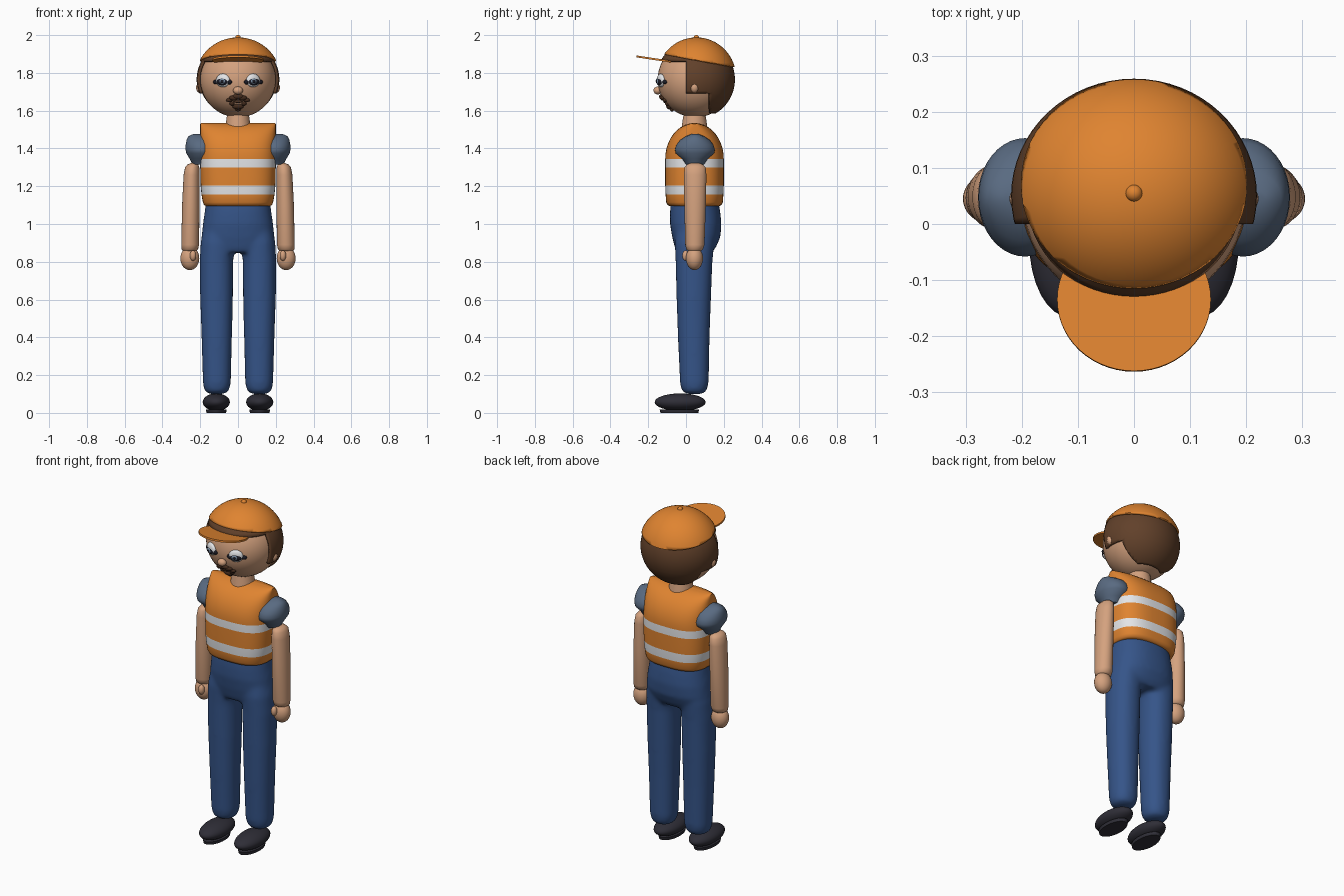
import bpy, bmesh, math
from mathutils import Vector, Matrix

if "Cube" in bpy.data.objects:
    bpy.data.objects.remove(bpy.data.objects["Cube"], do_unlink=True)


def material(name, r, g, b):
    m = bpy.data.materials.new(name)
    m.use_nodes = True
    m.diffuse_color = (r, g, b, 1)
    shader = next(n for n in m.node_tree.nodes if n.type == "BSDF_PRINCIPLED")
    shader.inputs["Base Color"].default_value = (r, g, b, 1)
    shader.inputs["Roughness"].default_value = 0.7
    return m


ORANGE = material("safety orange", 0.74, 0.23, 0.03)
WHITE = material("reflective white", 0.8, 0.81, 0.83)
BLUE = material("trouser blue", 0.036, 0.09, 0.25)
SLATE = material("sleeve slate", 0.1, 0.145, 0.22)
SKIN = material("skin", 0.66, 0.36, 0.21)
HAIR = material("hair brown", 0.12, 0.052, 0.023)
BEARD = material("beard brown", 0.06, 0.026, 0.013)
SHOE = material("shoe charcoal", 0.028, 0.027, 0.038)
BLACK = material("eye black", 0.012, 0.012, 0.02)
IRIS = material("iris blue", 0.2, 0.28, 0.38)

HEAD = Vector((0, 0.05, 1.765))
HEAD_R = 0.2


def finish(bm, name, *mats, angle=50):
    bmesh.ops.recalc_face_normals(bm, faces=bm.faces)
    mesh = bpy.data.meshes.new(name)
    bm.to_mesh(mesh)
    bm.free()
    for m in mats:
        mesh.materials.append(m)
    mesh.shade_smooth()
    mesh.set_sharp_from_angle(angle=math.radians(angle))
    ob = bpy.data.objects.new(name, mesh)
    bpy.context.scene.collection.objects.link(ob)
    return ob


def ball(center, radii, rot=Matrix(), seg=32, bm=None):
    bm = bm or bmesh.new()
    mat = Matrix.Translation(center) @ rot @ Matrix.Diagonal((*radii, 1))
    bmesh.ops.create_uvsphere(bm, u_segments=seg, v_segments=seg // 2, radius=1, matrix=mat)
    return bm


def loft(rings, power=2, seg=40, bm=None):
    """Stack superellipse rings given as (z, x0, x1, y0, y1)."""
    bm = bm or bmesh.new()
    loops = []
    for z, x0, x1, y0, y1 in rings:
        loop = []
        for i in range(seg):
            a = math.tau * i / seg
            c, s = math.cos(a), math.sin(a)
            ex = math.copysign(abs(c) ** (2 / power), c)
            ey = math.copysign(abs(s) ** (2 / power), s)
            loop.append(bm.verts.new(((x0 + x1) / 2 + ex * (x1 - x0) / 2,
                                      (y0 + y1) / 2 + ey * (y1 - y0) / 2, z)))
        loops.append(loop)
    for a, b in zip(loops, loops[1:]):
        for i in range(seg):
            j = (i + 1) % seg
            bm.faces.new((a[i], a[j], b[j], b[i]))
    bm.faces.new(loops[0])
    bm.faces.new(loops[-1])
    return bm


def mirrored(rings, s):
    return [(z, *sorted((s * x0, s * x1)), y0, y1) for z, x0, x1, y0, y1 in rings]


def on_face(bm, x, z, w, h, depth, lift=0.0, seg=20):
    """Flattened ball lying on the head surface."""
    dx, dz = x, z - HEAD.z
    n = Vector((dx, -math.sqrt(HEAD_R ** 2 - dx * dx - dz * dz), dz)).normalized()
    side = Vector((0, 0, 1)).cross(n).normalized()
    rot = Matrix((side, n.cross(side), n)).transposed().to_4x4()
    return ball(HEAD + n * (HEAD_R + lift), (w, h, depth), rot, seg, bm)


# Head, neck, nose
finish(ball(HEAD, (HEAD_R,) * 3, seg=48), "head", SKIN)
finish(loft([(1.5, -.07, .07, -.025, .115), (1.535, -.064, .064, -.02, .11),
             (1.6, -.055, .055, -.01, .1)]), "neck", SKIN)
finish(ball((0, -.15, 1.707), (.026, .022, .021), seg=24), "nose", SKIN)

# Hair shell, trimmed around face and ears
bm = ball(HEAD, (.219, .209, .209), seg=64)
for co, no in (((0, 0, 1.865), (0, 0, 1)), ((0, 0, 1.69), (0, 0, 1)), ((0, 0, 1.585), (0, 0, 1)),
               ((0, 0, 0), (0, 1, 0)), ((0, .125, 0), (0, 1, 0))):
    bmesh.ops.bisect_plane(bm, geom=bm.verts[:] + bm.edges[:] + bm.faces[:], plane_co=co, plane_no=no)


def is_hair(p):
    return p.z > 1.865 or (p.y > 0 and p.z > 1.69) or (p.y > .125 and p.z > 1.585)


bmesh.ops.delete(bm, geom=[f for f in bm.faces if not is_hair(f.calc_center_median())], context="FACES")
hair = finish(bm, "hair", HAIR)
shell = hair.modifiers.new("thickness", "SOLIDIFY")
shell.thickness, shell.offset = .014, -1

# Cap dome, button and brim
bm = ball((0, .055, 1.77), (.226, .212, .218), seg=64)
bmesh.ops.bisect_plane(bm, geom=bm.verts[:] + bm.edges[:] + bm.faces[:], plane_co=(0, 0, 1.879),
                       plane_no=(0, .18, 1), clear_inner=True)
cap = finish(bm, "cap_dome", ORANGE)
shell = cap.modifiers.new("thickness", "SOLIDIFY")
shell.thickness, shell.offset = .012, -1
finish(ball((0, .055, 1.986), (.015, .015, .014), seg=20), "cap_button", ORANGE)
bm = bmesh.new()
bmesh.ops.create_cone(bm, cap_ends=True, segments=56, radius1=1, radius2=1, depth=1,
                      matrix=Matrix.Translation((0, -.135, 1.868)) @ Matrix.Rotation(-.15, 4, "X")
                      @ Matrix.Diagonal((.137, .129, .01, 1)))
finish(bm, "cap_brim", ORANGE)

# Moustache with goatee
bm = bmesh.new()
on_face(bm, 0, 1.675, .03, .014, .014)
on_face(bm, 0, 1.622, .03, .016, .014)
on_face(bm, 0, 1.608, .015, .012, .012)
for s in (1, -1):
    on_face(bm, s * .022, 1.668, .026, .014, .014)
    on_face(bm, s * .046, 1.656, .017, .011, .012)
    on_face(bm, s * .032, 1.637, .013, .014, .01)
finish(bm, "moustache_and_goatee", BEARD)
finish(on_face(None, 0, 1.648, .026, .006, .008), "mouth", BEARD)

# Vest: arched shoulders, rounded plan, two bands
levels = [(1.095, .17, .13), (1.1, .18, .142), (1.115, .186, .15), (1.155, .193, .153),
          (1.205, .198, .155), (1.3, .2, .155), (1.345, .2, .155)]
for k in range(1, 11):
    t = math.radians(k * 8.6)
    levels.append((1.345 + .19 * math.sin(t), .2 - .006 * (k > 9), .155 * math.cos(t)))
bm = loft([(z, -w, w, .045 - d, .045 + d) for z, w, d in levels], power=2.8, seg=64)
for f in bm.faces:
    z = f.calc_center_median().z
    f.material_index = int(1.155 < z < 1.205 or 1.3 < z < 1.345)
finish(bm, "vest", ORANGE, WHITE)

# Trousers: pelvis and two legs fused into one smooth skin
bm = loft([(.85, -.17, .17, -.05, .14), (.88, -.193, .193, -.06, .16), (.93, -.193, .193, -.073, .182),
           (1.0, -.186, .186, -.085, .188), (1.06, -.177, .177, -.085, .182),
           (1.12, -.17, .17, -.08, .172)], power=2.3)
leg = [(.1, .08, .145, .01, .08), (.107, .058, .168, -.012, .1), (.125, .045, .18, -.025, .112),
       (.16, .038, .186, -.032, .12), (.4, .032, .193, -.043, .125), (.6, .027, .2, -.05, .132),
       (.8, .026, .202, -.055, .14), (.9, .015, .198, -.06, .15), (1.0, .01, .18, -.05, .15)]
for s in (1, -1):
    loft(mirrored(leg, s), power=2.2, bm=bm)
trousers = finish(bm, "trousers", BLUE)
fuse = trousers.modifiers.new("fuse", "REMESH")
fuse.mode, fuse.voxel_size, fuse.use_smooth_shade = "VOXEL", .01, True
relax = trousers.modifiers.new("relax", "SMOOTH")
relax.factor, relax.iterations = .5, 14

# Paired parts
sleeve = [(1.315, .15, .24, .0, .095), (1.345, .13, .256, -.02, .115), (1.375, .11, .274, -.055, .15),
          (1.395, .11, .278, -.058, .153), (1.42, .11, .277, -.05, .145), (1.445, .11, .272, -.03, .125),
          (1.465, .13, .262, .0, .095), (1.477, .16, .235, .03, .065)]
arm = [(.855, .225, .285, .015, .075), (.865, .212, .298, .002, .09), (.89, .206, .3, -.004, .098),
       (1.1, .204, .296, -.009, .105), (1.26, .203, .288, -.011, .108), (1.3, .205, .28, -.007, .104),
       (1.315, .21, .268, .005, .09), (1.322, .222, .25, .025, .07)]
for s, side in ((1, "left"), (-1, "right")):
    finish(loft(mirrored(sleeve, s)), side + "_sleeve", SLATE)
    finish(loft(mirrored(arm, s)), side + "_arm", SKIN)
    finish(ball((s * .255, .045, .818), (.05, .045, .062)), side + "_hand", SKIN)
    finish(ball((s * .238, -.002, .833), (.017, .018, .028), seg=20), side + "_thumb", SKIN)
    finish(ball((s * .2, .045, 1.722), (.022, .023, .028), seg=24), side + "_ear", SKIN)

    # Shoe and thin sole
    finish(ball((s * .115, -.031, .057), (.072, .135, .046)), side + "_shoe", SHOE)
    finish(loft([(0, s * .115 - .052, s * .115 + .052, -.135, .065),
                 (.018, s * .115 - .055, s * .115 + .055, -.14, .07)]), side + "_sole", SHOE)

    # Eye: white, dark lashes, iris and pupil
    finish(on_face(None, s * .08, 1.76, .04, .036, .017), side + "_eye_white", WHITE)
    bm = on_face(None, s * .08, 1.754, .036, .024, .022)
    on_face(bm, s * .117, 1.752, .016, .012, .012)
    on_face(bm, s * .046, 1.752, .014, .014, .012)
    finish(bm, side + "_eye_lashes", BLACK)
    finish(on_face(None, s * .076, 1.757, .016, .014, .004, .02), side + "_iris", IRIS)
    finish(on_face(None, s * .076, 1.756, .009, .009, .004, .022), side + "_pupil", BLACK)
